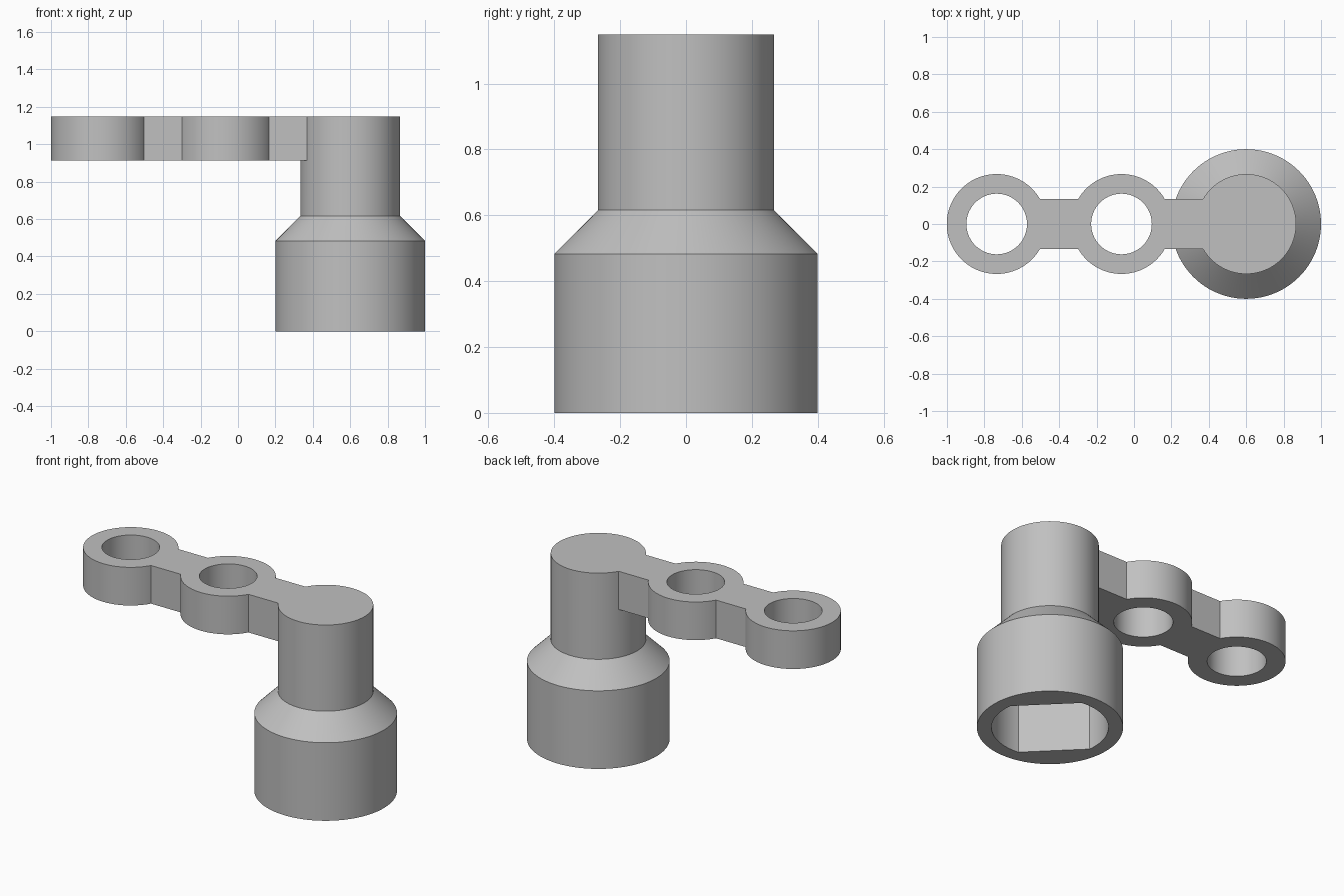
import bpy, bmesh
from math import asin, cos, sin, pi, radians

if "Cube" in bpy.data.objects:
    bpy.data.objects.remove(bpy.data.objects["Cube"], do_unlink=True)

SIDES = 96
POST_X = 0.6
PITCH = 0.667
TOP, ARM_BOTTOM = 1.149, 0.913
SOCKET_R, NECK_R = 0.4, 0.267
BORE_R, BORE_FLAT, BORE_DEPTH = 0.32, 0.2533, 0.483

grey = bpy.data.materials.new("plain grey")
grey.use_nodes = True
colour = (0.53, 0.53, 0.53, 1)
grey.diffuse_color = colour
grey.node_tree.nodes["Principled BSDF"].inputs["Base Color"].default_value = colour


def loft(name, rings):
    """Solid skinned through closed rings of points, capped at both ends."""
    bm = bmesh.new()
    rows = [[bm.verts.new(p) for p in ring] for ring in rings]
    for low, high in zip(rows, rows[1:]):
        n = len(low)
        for i in range(n):
            j = (i + 1) % n
            bm.faces.new((low[i], low[j], high[j], high[i]))
    bm.faces.new(rows[0][::-1])
    bm.faces.new(rows[-1])
    bmesh.ops.recalc_face_normals(bm, faces=bm.faces)
    mesh = bpy.data.meshes.new(name)
    bm.to_mesh(mesh)
    bm.free()
    mesh.materials.append(grey)
    ob = bpy.data.objects.new(name, mesh)
    bpy.context.collection.objects.link(ob)
    return ob


def circle(x, r, z):
    return [(x + r * cos(2 * pi * i / SIDES), r * sin(2 * pi * i / SIDES), z)
            for i in range(SIDES)]


def double_d(x, z):
    """Circle with two opposite flats, turned to the diagonal."""
    half = asin(BORE_FLAT / BORE_R)
    steps = SIDES // 3
    angles = [pi * side - pi / 4 - half + 2 * half * i / steps
              for side in (0, 1) for i in range(steps + 1)]
    return [(x + BORE_R * cos(a), BORE_R * sin(a), z) for a in angles]


def combine(target, other, operation):
    mod = target.modifiers.new("combine", "BOOLEAN")
    mod.object, mod.operation, mod.solver = other, operation, "EXACT"
    bpy.context.view_layer.objects.active = target
    bpy.ops.object.modifier_apply(modifier=mod.name)
    bpy.data.objects.remove(other, do_unlink=True)


# Socket, sloped shoulder and post
wrench = loft("socket_wrench", [circle(POST_X, r, z) for r, z in (
    (SOCKET_R, 0), (SOCKET_R, 0.483), (NECK_R, 0.616), (NECK_R, TOP))])

# Handle web and round eyes
eyes = [POST_X - PITCH, POST_X - 2 * PITCH]
web = [(eyes[1], -0.133), (POST_X, -0.133), (POST_X, 0.133), (eyes[1], 0.133)]
combine(wrench, loft("web", [[(x, y, z) for x, y in web]
                             for z in (ARM_BOTTOM, TOP)]), "UNION")
for x in eyes:
    combine(wrench, loft("eye", [circle(x, NECK_R, z)
                                 for z in (ARM_BOTTOM, TOP)]), "UNION")

# Holes through the eyes
for x in eyes:
    combine(wrench, loft("hole", [circle(x, 0.162, z)
                                  for z in (ARM_BOTTOM - 0.1, TOP + 0.1)]), "DIFFERENCE")

# Blind bore with two flats
combine(wrench, loft("bore", [double_d(POST_X, z)
                              for z in (-0.1, BORE_DEPTH)]), "DIFFERENCE")

bpy.ops.object.select_all(action="DESELECT")
wrench.select_set(True)
bpy.context.view_layer.objects.active = wrench
bpy.ops.object.shade_smooth_by_angle(angle=radians(20))
